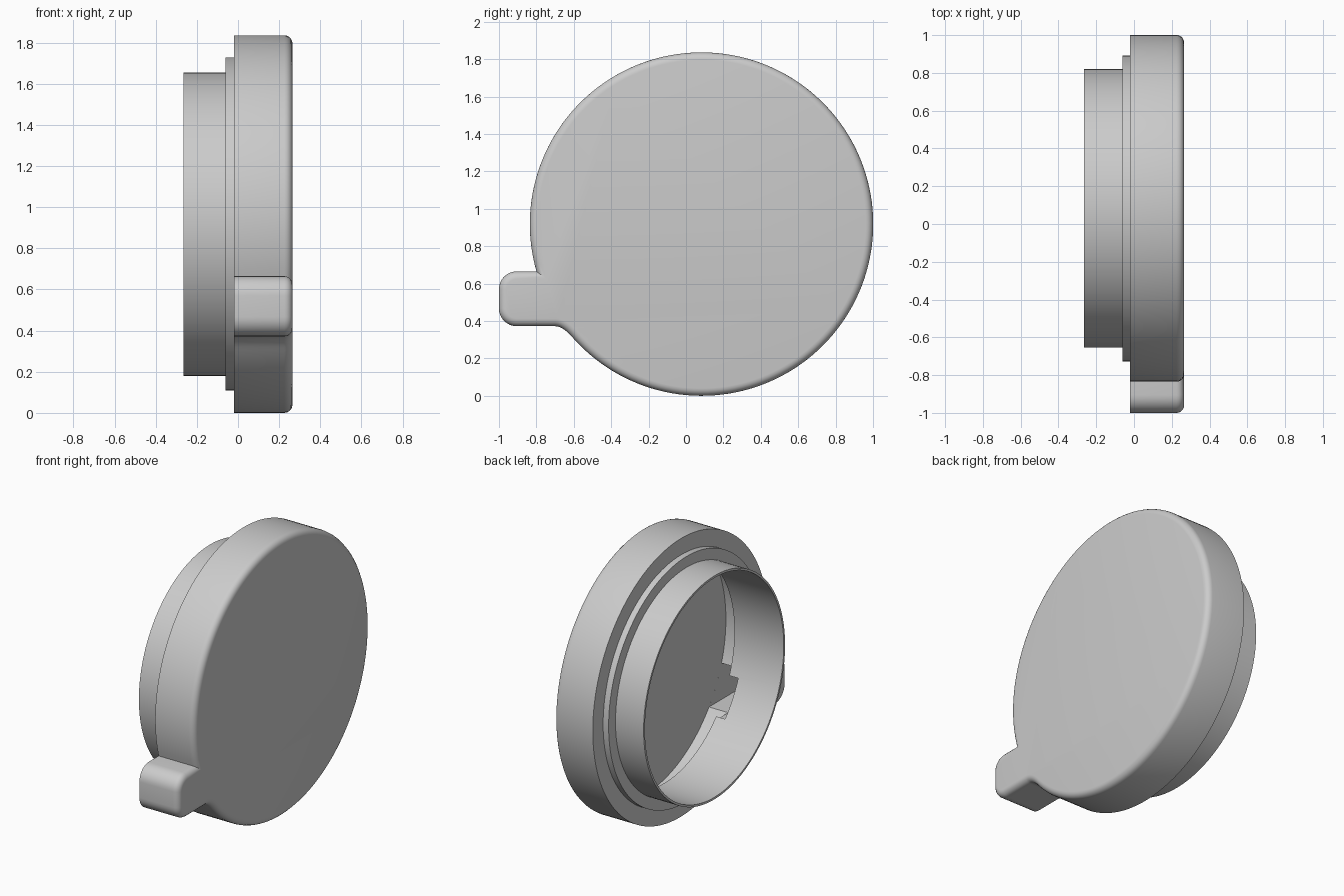
import bpy, bmesh, math
from mathutils import Vector, Matrix

if "Cube" in bpy.data.objects:
    bpy.data.objects.remove(bpy.data.objects["Cube"], do_unlink=True)

CY, CZ, R = 0.083, 0.918, 0.918      # disc centre and radius
BACK, FRONT = -0.02, 0.265           # cap thickness along x

grey = bpy.data.materials.new("plain_grey")
grey.use_nodes = True
grey.diffuse_color = (0.6, 0.6, 0.6, 1)
grey.node_tree.nodes["Principled BSDF"].inputs["Base Color"].default_value = (0.6, 0.6, 0.6, 1)


def finish(bm, name):
    bmesh.ops.recalc_face_normals(bm, faces=bm.faces)
    mesh = bpy.data.meshes.new(name)
    bm.to_mesh(mesh)
    bm.free()
    mesh.materials.append(grey)
    obj = bpy.data.objects.new(name, mesh)
    bpy.context.collection.objects.link(obj)
    return obj


def drum(name, x0, x1, radius):
    """Closed cylinder along x on the disc axis."""
    bm = bmesh.new()
    place = Matrix.Translation(((x0 + x1) / 2, CY, CZ)) @ Matrix.Rotation(math.pi / 2, 4, 'Y')
    bmesh.ops.create_cone(bm, cap_ends=True, segments=128, radius1=radius,
                          radius2=radius, depth=x1 - x0, matrix=place)
    return finish(bm, name)


def box(name, lo, hi):
    lo, hi = Vector(lo), Vector(hi)
    bm = bmesh.new()
    place = Matrix.Translation((lo + hi) / 2) @ Matrix.Diagonal((*(hi - lo), 1))
    bmesh.ops.create_cube(bm, size=1, matrix=place)
    return finish(bm, name)


def arc(cy, cz, radius, a0, a1, n):
    angles = [math.radians(a0 + (a1 - a0) * i / n) for i in range(n + 1)]
    return [(cy + radius * math.cos(a), cz + radius * math.sin(a)) for a in angles]


def combine(target, other, operation):
    mod = target.modifiers.new(operation.lower(), 'BOOLEAN')
    mod.operation, mod.object, mod.solver = operation, other, 'EXACT'
    bpy.context.view_layer.objects.active = target
    bpy.ops.object.modifier_apply(modifier=mod.name)
    bpy.data.objects.remove(other, do_unlink=True)


# Cap outline: disc, rounded tab, and the fillet below the tab
outline = arc(CY, CZ, R, -138.1, 196, 140)
outline += arc(-0.905, 0.57, 0.095, 90, 180, 8)
outline += arc(-0.905, 0.467, 0.095, 180, 270, 8)
p0, p1, p2 = Vector((-0.70, 0.372)), Vector((-0.657, 0.372)), Vector(outline[0])
for i in range(8):
    t = i / 8
    outline.append(tuple(p0 * (1 - t) ** 2 + p1 * 2 * t * (1 - t) + p2 * t * t))

# Cap body with a rounded front edge
bm = bmesh.new()
base = bm.faces.new([bm.verts.new((BACK, y, z)) for y, z in outline])
moved = bmesh.ops.extrude_face_region(bm, geom=[base], use_keep_orig=True)["geom"]
verts = [g for g in moved if isinstance(g, bmesh.types.BMVert)]
bmesh.ops.translate(bm, verts=verts, vec=(FRONT - BACK, 0, 0))
bmesh.ops.recalc_face_normals(bm, faces=bm.faces)
rim = [e for e in bm.edges if all(v.co.x > FRONT - 0.001 for v in e.verts)]
bmesh.ops.bevel(bm, geom=rim, offset=0.04, segments=5, profile=0.5, affect='EDGES')
cap = finish(bm, "round_cap")

# Stepped collar and plug on the back
combine(cap, drum("collar", -0.06, 0.05, 0.81), 'UNION')
combine(cap, drum("plug", -0.265, 0.03, 0.738), 'UNION')

# Hollow inside: bore, wider recess, and the pocket in the tab
combine(cap, drum("bore", -0.4, 0.12, 0.724), 'DIFFERENCE')
combine(cap, drum("recess", 0.095, 0.235, 0.835), 'DIFFERENCE')
combine(cap, box("tab_pocket", (0.03, -0.95, 0.405), (0.2349, -0.45, 0.645)), 'DIFFERENCE')

bpy.ops.object.select_all(action='DESELECT')
cap.select_set(True)
bpy.context.view_layer.objects.active = cap
bpy.ops.object.shade_smooth_by_angle(angle=math.radians(35))
